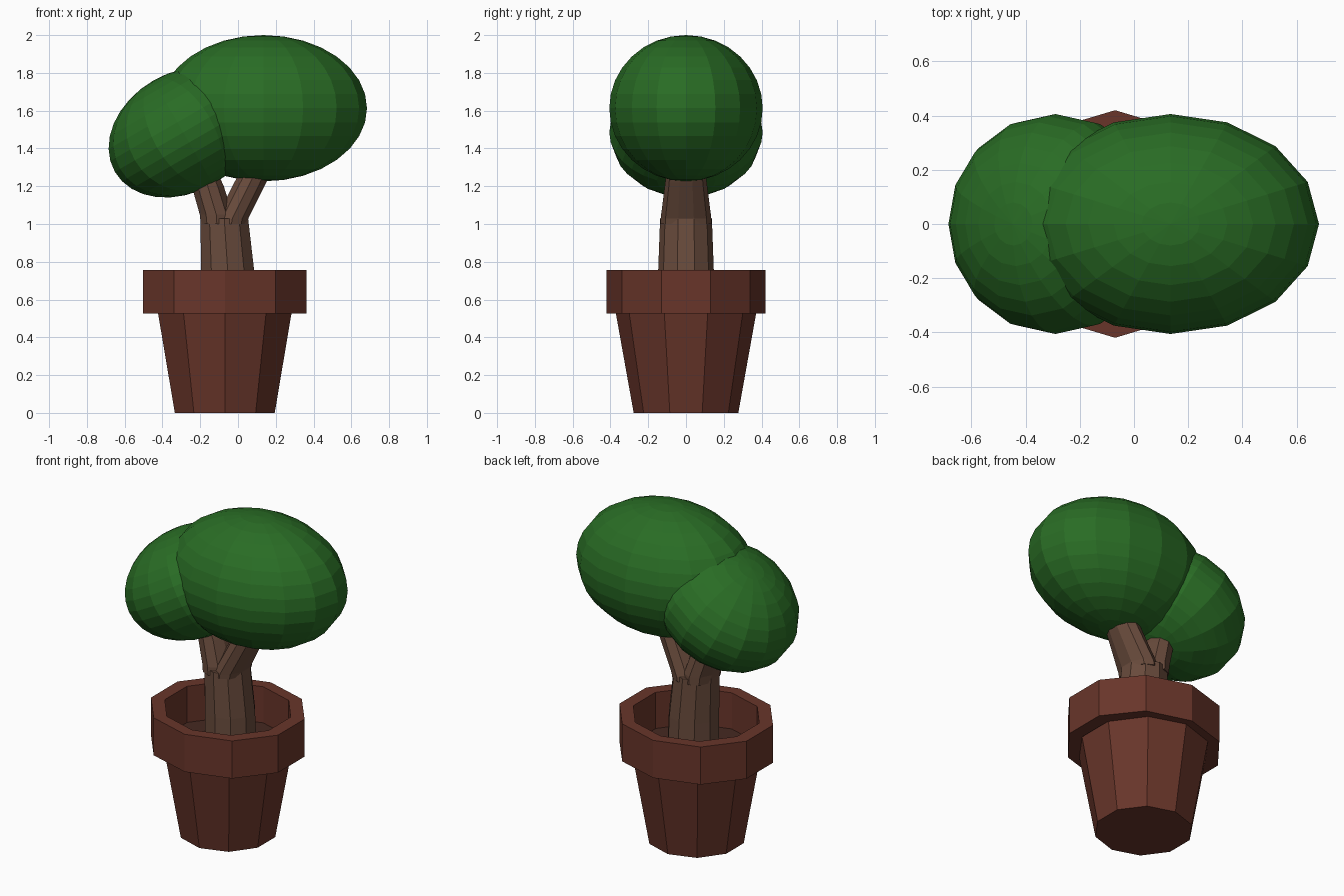
import bpy, bmesh
from math import cos, sin, pi, radians

if "Cube" in bpy.data.objects:
    bpy.data.objects.remove(bpy.data.objects["Cube"])

SIDES = 10


def material(name, rgb):
    m = bpy.data.materials.new(name)
    m.diffuse_color = (*rgb, 1)
    m.use_nodes = True
    m.node_tree.nodes["Principled BSDF"].inputs["Base Color"].default_value = m.diffuse_color
    return m


CLAY = material("clay", (0.14, 0.036, 0.023))
SOIL = material("soil", (0.06, 0.022, 0.015))
BARK = material("bark", (0.14, 0.070, 0.045))
LEAF = material("leaf", (0.022, 0.15, 0.018))


def finish(bm, name, mat):
    bmesh.ops.recalc_face_normals(bm, faces=bm.faces)
    me = bpy.data.meshes.new(name)
    bm.to_mesh(me)
    bm.free()
    me.materials.append(mat)
    ob = bpy.data.objects.new(name, me)
    bpy.context.collection.objects.link(ob)
    return ob


def loft(name, rings, mat, closed=False):
    """Stack ten-sided rings (centre x, z, radius x, radius y); cap the ends or join them."""
    bm = bmesh.new()
    loops = []
    for cx, z, rx, ry in rings:
        loops.append([bm.verts.new((cx + rx * cos(pi / 2 + 2 * pi * i / SIDES),
                                    ry * sin(pi / 2 + 2 * pi * i / SIDES), z))
                      for i in range(SIDES)])
    pairs = list(zip(loops, loops[1:]))
    if closed:
        pairs.append((loops[-1], loops[0]))
    else:
        bm.faces.new(loops[0])
        bm.faces.new(loops[-1])
    for a, b in pairs:
        for i in range(SIDES):
            j = (i + 1) % SIDES
            bm.faces.new((a[i], a[j], b[j], b[i]))
    return finish(bm, name, mat)


def foliage(name, centre, radii, tilt=0):
    bm = bmesh.new()
    bmesh.ops.create_uvsphere(bm, u_segments=16, v_segments=16, radius=1)
    ob = finish(bm, name, LEAF)
    ob.location = centre
    ob.scale = radii
    ob.rotation_euler.y = radians(tilt)
    return ob


# Pot: tapered body, hollow rim and soil
PX = -0.07
loft("pot_body", [(PX, 0, 0.278, 0.277), (PX, 0.525, 0.371, 0.371)], CLAY)
loft("pot_rim", [(PX, 0.525, 0.456, 0.42), (PX, 0.757, 0.456, 0.42),
                 (PX, 0.757, 0.373, 0.348), (PX, 0.525, 0.373, 0.348)], CLAY, closed=True)
loft("soil", [(PX, 0.50, 0.355, 0.335), (PX, 0.535, 0.37, 0.346)], SOIL)

# Trunk with two branches running into the foliage
loft("trunk", [(-0.05, 0.52, 0.152, 0.152), (-0.055, 0.76, 0.147, 0.147),
               (-0.073, 1.03, 0.133, 0.137)], BARK)
loft("right_branch", [(-0.035, 1.0, 0.089, 0.134), (-0.03, 1.03, 0.089, 0.134),
                      (0.065, 1.22, 0.089, 0.11), (0.12, 1.33, 0.08, 0.10)], BARK)
loft("left_branch", [(-0.112, 1.0, 0.089, 0.134), (-0.115, 1.05, 0.092, 0.132),
                     (-0.16, 1.20, 0.089, 0.11), (-0.21, 1.33, 0.08, 0.10)], BARK)

# Foliage
foliage("large_foliage", (0.135, 0, 1.613), (0.548, 0.406, 0.387))
foliage("small_foliage", (-0.29, 0, 1.485), (0.418, 0.406, 0.317), -30)
